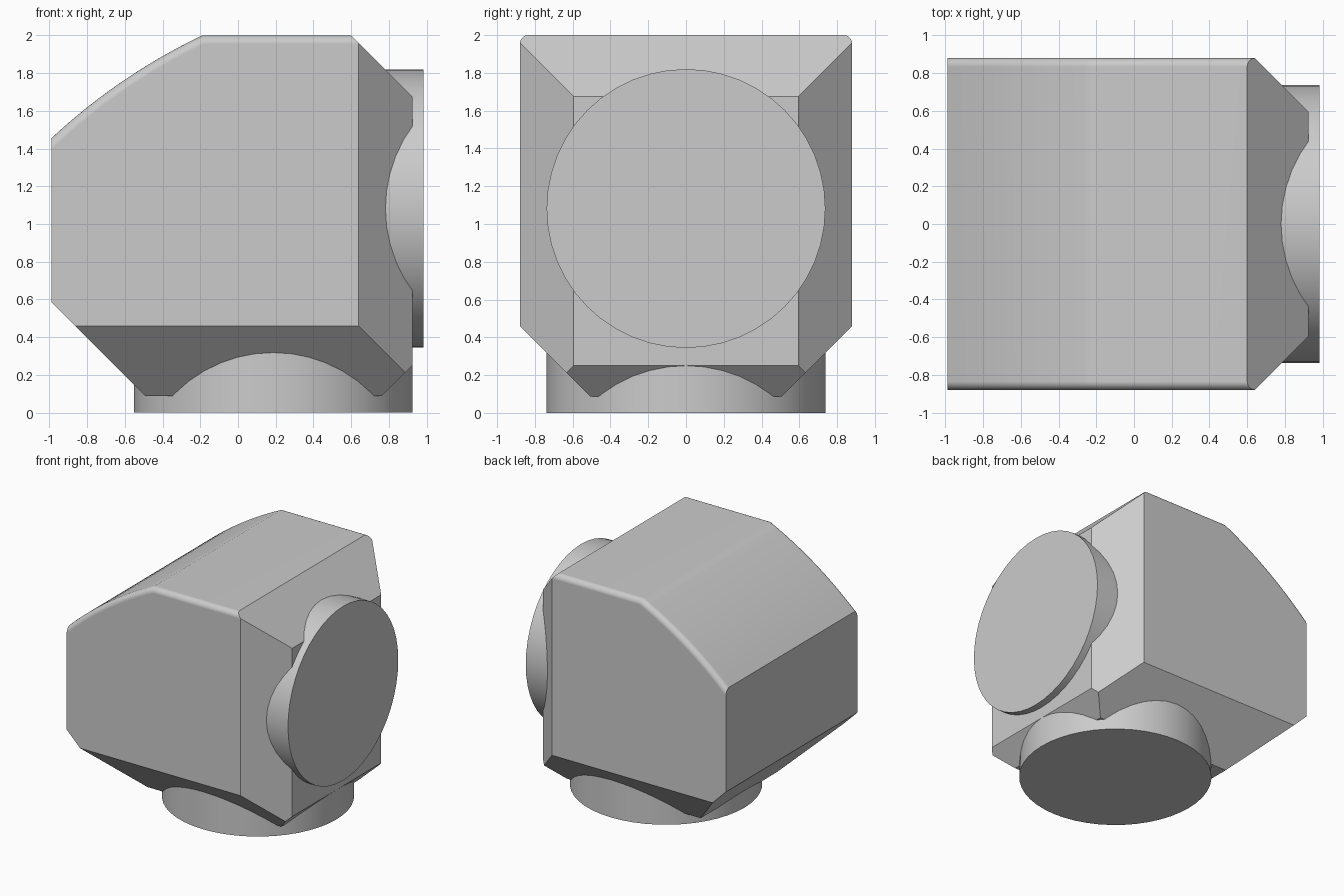
import bpy
import bmesh
import math
from mathutils import Vector

cube = bpy.data.objects.get("Cube")
if cube:
    bpy.data.objects.remove(cube, do_unlink=True)

grey = bpy.data.materials.new("light grey")
grey.use_nodes = True
colour = (0.6, 0.6, 0.6, 1)
grey.diffuse_color = colour
grey.node_tree.nodes["Principled BSDF"].inputs["Base Color"].default_value = colour


def finish(obj):
    """Apply the material and smooth shading with sharp edges kept."""
    obj.data.materials.clear()
    obj.data.materials.append(grey)
    bpy.ops.object.select_all(action="DESELECT")
    obj.select_set(True)
    bpy.context.view_layer.objects.active = obj
    bpy.ops.object.shade_smooth_by_angle(angle=math.radians(30))
    obj.modifiers.new("Weighted normals", "WEIGHTED_NORMAL").keep_sharp = True


def cut(bm, normal, point):
    """Slice off everything beyond a plane and cap the opening."""
    bmesh.ops.bisect_plane(
        bm, geom=bm.verts[:] + bm.edges[:] + bm.faces[:], dist=1e-5,
        plane_co=Vector(point), plane_no=Vector(normal).normalized(),
        clear_outer=True)
    rim = [e for e in bm.edges if e.is_boundary]
    bmesh.ops.holes_fill(bm, edges=rim, sides=0)


def make_body():
    half_depth = 0.88
    # Side profile with a curved slope on top, oversize at both ends
    start, ctrl, end = Vector((-0.99, 1.455)), Vector((-0.63, 1.79)), Vector((-0.19, 2))
    steps = 12
    slope = [start * (1 - t) ** 2 + ctrl * 2 * t * (1 - t) + end * t * t
             for t in (i / steps for i in range(steps + 1))]
    lead_in = start + (start - ctrl) * 0.5
    profile = [(lead_in.x, 0), lead_in, *slope, (1.2, 2), (1.2, 0)]

    bm = bmesh.new()
    face = bm.faces.new([bm.verts.new((p[0], -half_depth, p[1])) for p in profile])
    ext = bmesh.ops.extrude_face_region(bm, geom=[face])
    moved = [v for v in ext["geom"] if isinstance(v, bmesh.types.BMVert)]
    bmesh.ops.translate(bm, verts=moved, vec=(0, 2 * half_depth, 0))
    bmesh.ops.recalc_face_normals(bm, faces=bm.faces)

    # Round the long top edges at front and back
    top_edges = [e for e in bm.edges
                 if all(v.co.z > 1 for v in e.verts)
                 and abs(e.verts[0].co.y - e.verts[1].co.y) < 0.01]
    bmesh.ops.bevel(bm, geom=top_edges, offset=0.045, offset_type="OFFSET",
                    segments=5, profile=0.5, affect="EDGES", clamp_overlap=False)

    # Flat ends and underside
    cut(bm, (-1, 0, 0), (-0.99, 0, 0))
    cut(bm, (1, 0, 0), (0.925, 0, 0))
    cut(bm, (0, 0, -1), (0, 0, 0.088))
    # Chamfers around the side opening and the base
    cut(bm, (1, 0, 1), (0.6, 0, 2))
    cut(bm, (1, 0, -1), (0.925, 0, 0.25))
    cut(bm, (-1, 0, -1), (-0.99, 0, 0.585))
    for side in (-1, 1):
        cut(bm, (1, side, 0), (0.64, side * half_depth, 0))
        cut(bm, (0, side, -1), (0, side * half_depth, 0.46))
    bmesh.ops.recalc_face_normals(bm, faces=bm.faces)

    mesh = bpy.data.meshes.new("body")
    bm.to_mesh(mesh)
    bm.free()
    obj = bpy.data.objects.new("body", mesh)
    bpy.context.collection.objects.link(obj)
    finish(obj)


def make_collar(name, centre, depth, tilt):
    bpy.ops.mesh.primitive_cylinder_add(
        vertices=48, radius=0.738, depth=depth, location=centre, rotation=(0, tilt, 0))
    obj = bpy.context.object
    obj.name = name
    finish(obj)


make_body()
# Round collars on the base and on the left side
make_collar("base_collar", (0.187, 0, 0.2), 0.4, 0)
make_collar("side_collar", (0.785, 0, 1.082), 0.4, math.pi / 2)
